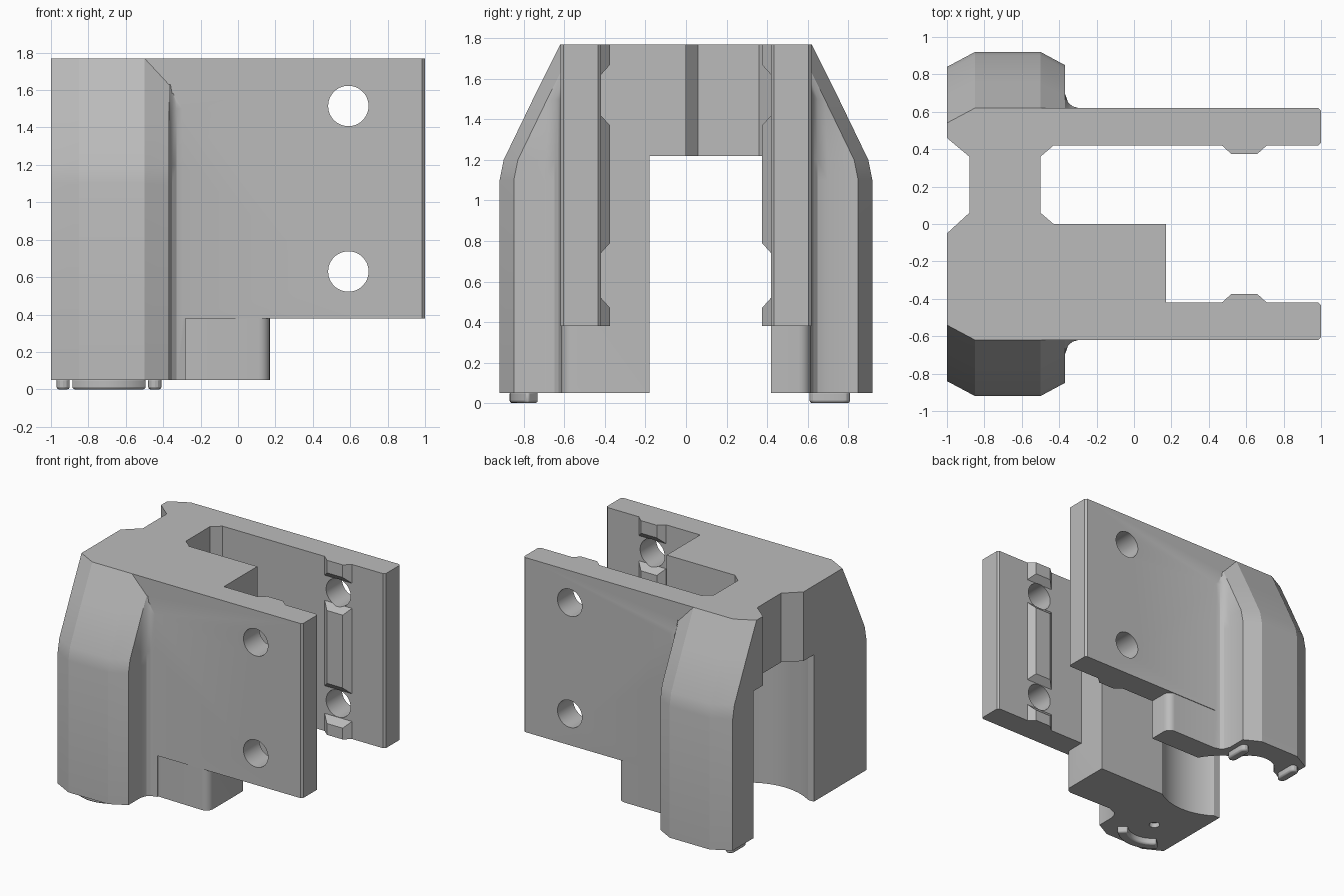
import bpy, bmesh, math

if "Cube" in bpy.data.objects:
    bpy.data.objects.remove(bpy.data.objects["Cube"], do_unlink=True)

grey = bpy.data.materials.new("plain_grey")
grey.use_nodes = True
COLOUR = (0.5, 0.5, 0.5, 1)
grey.diffuse_color = COLOUR
grey.node_tree.nodes["Principled BSDF"].inputs["Base Color"].default_value = COLOUR

BASE, TOP, ARCH, ARM_Z = 0.05, 1.77, 1.22, 0.38
BORE_X = -0.69


def loft(name, rings):
    """Solid skinned through rings of points, capped at both ends."""
    bm = bmesh.new()
    loops = [[bm.verts.new(p) for p in ring] for ring in rings]
    n = len(loops[0])
    for a, b in zip(loops, loops[1:]):
        for i in range(n):
            j = (i + 1) % n
            bm.faces.new((a[i], a[j], b[j], b[i]))
    bm.faces.new(loops[0])
    bm.faces.new(loops[-1])
    bmesh.ops.recalc_face_normals(bm, faces=bm.faces)
    mesh = bpy.data.meshes.new(name)
    bm.to_mesh(mesh)
    bm.free()
    mesh.materials.append(grey)
    obj = bpy.data.objects.new(name, mesh)
    bpy.context.scene.collection.objects.link(obj)
    return obj


def prism(name, outline, z0, z1):
    return loft(name, [[(x, y, z) for x, y in outline] for z in (z0, z1)])


def box(name, x0, x1, y0, y1, z0, z1):
    return prism(name, [(x0, y0), (x1, y0), (x1, y1), (x0, y1)], z0, z1)


def circle(cx, cy, r, n=48):
    return [(cx + r * math.cos(math.tau * i / n), cy + r * math.sin(math.tau * i / n))
            for i in range(n)]


def rounded(cx, cy, r, a0, a1, n=6):
    """Arc points, angles in degrees."""
    angles = [math.radians(a0 + (a1 - a0) * i / n) for i in range(n + 1)]
    return [(cx + r * math.cos(a), cy + r * math.sin(a)) for a in angles]


def smooth(obj):
    bpy.ops.object.select_all(action='DESELECT')
    obj.select_set(True)
    bpy.context.view_layer.objects.active = obj
    bpy.ops.object.shade_smooth_by_angle(angle=math.radians(25))


# Core block with bridge, back groove and front shelf
core = [(-1, -0.5), (-0.5, -0.6)]
core += rounded(0.11, -0.555, 0.06, -90, 0)
core += [(0.17, 0), (-0.43, 0), (-0.5, 0.06), (-0.5, 0.36), (-0.43, 0.42), (-0.43, 0.6),
         (-0.5, 0.6), (-1, 0.5), (-1, 0.46), (-0.88, 0.36), (-0.88, 0.06), (-1, -0.05)]
body = prism("clamp_body", core, BASE, TOP)
parts = []

# Rounded foot under the rear arm
foot = [(-0.5, 0.42), (0.17, 0.42)] + rounded(0.11, 0.555, 0.06, 0, 90) + [(-0.5, 0.615)]
parts.append(prism("rear_foot", foot, BASE, ARM_Z + 0.04))

# Outer column with a sloping shoulder
OUTER = [(-1, 0.84), (-0.85, 0.92), (-0.5, 0.92), (-0.37, 0.85)]
FILLET = [(-0.37, 0.70), (-0.352, 0.65), (-0.33, 0.63), (-0.28, 0.615)]
SHOULDER = [(BASE, 0), (1.1, 0), (1.2, 0.02), (1.5, 0.165), (TOP, 0.3)]

for s, side in ((-1, "front"), (1, "rear")):
    rings = []
    for z, d in SHOULDER:
        ring = [(-1, 0.47)] + [(x, y - d) for x, y in OUTER]
        ring += [(x, min(y, 0.85 - d)) for x, y in FILLET] + [(-0.28, 0.47)]
        rings.append([(x, s * y, z) for x, y in ring])
    parts.append(loft(side + "_column", rings))

    # Arm plate with chamfered end
    arm = [(-0.5, 0.42), (0.985, 0.42), (1, 0.435), (1, 0.605), (0.985, 0.62), (-0.5, 0.62)]
    parts.append(prism(side + "_arm", [(x, s * y) for x, y in arm], ARM_Z, TOP))

    # Raised pads above, between and below the holes
    for z0, z1, i0, i1 in ((ARM_Z, 0.52, 0, 0.05), (0.74, 1.42, 0.05, 0.05),
                           (1.62, TOP, 0.05, 0)):
        rings = []
        for y, k in ((0.44, 0), (0.42, 0), (0.375, 1)):
            x0, x1 = 0.47 + 0.05 * k, 0.71 - 0.05 * k
            a, b = z0 + i0 * k, z1 - i1 * k
            rings.append([(x0, s * y, a), (x1, s * y, a), (x1, s * y, b), (x0, s * y, b)])
        parts.append(loft(side + "_pad", rings))

# Cutters: arch, bore, rear notch, screw holes
cutters = [
    box("arch_cut", -1.1, 0.3, -0.18, 0.42, -0.1, ARCH),
    box("back_cut", -1.1, BORE_X, -0.1, 0.58, -0.1, ARCH),
    prism("bore_cut", circle(BORE_X, 0.2, 0.46, 64), -0.1, ARCH),
    prism("notch_cut", circle(BORE_X, 0.55, 0.19), -0.1, ARCH),
    prism("pin_cut", circle(BORE_X, -0.58, 0.04, 24), -0.1, 0.09),
]
for z in (0.63, 1.515):
    cutters.append(loft("screw_cut", [[(x, y, zz) for x, zz in circle(0.59, z, 0.108)]
                                      for y in (-1, 1)]))

# Combine everything into one solid
for tools, op in ((parts, 'UNION'), (cutters, 'DIFFERENCE')):
    for tool in tools:
        tool.hide_render = True
        mod = body.modifiers.new(tool.name, 'BOOLEAN')
        mod.operation, mod.object, mod.solver = op, tool, 'EXACT'
bpy.context.view_layer.update()
graph = bpy.context.evaluated_depsgraph_get()
solid = bpy.data.meshes.new_from_object(body.evaluated_get(graph))
body.modifiers.clear()
body.data = solid
for tool in parts + cutters:
    bpy.data.objects.remove(tool, do_unlink=True)
smooth(body)

# Ridges on the underside
def ridge(name, outline):
    obj = prism(name, outline, 0, BASE + 0.01)
    bevel = obj.modifiers.new("soft_edge", 'BEVEL')
    bevel.width, bevel.segments = 0.012, 2
    bevel.limit_method, bevel.angle_limit = 'ANGLE', math.radians(50)
    smooth(obj)

for x in (-0.935, -0.445):
    r = 0.035
    ridge("straight_ridge", rounded(x, 0.775, r, 0, 180) + rounded(x, 0.645, r, 180, 360))
ridge("curved_ridge", rounded(BORE_X, -0.6, 0.27, -138, -42, 14)
      + rounded(BORE_X, -0.6, 0.19, -42, -138, 14))
